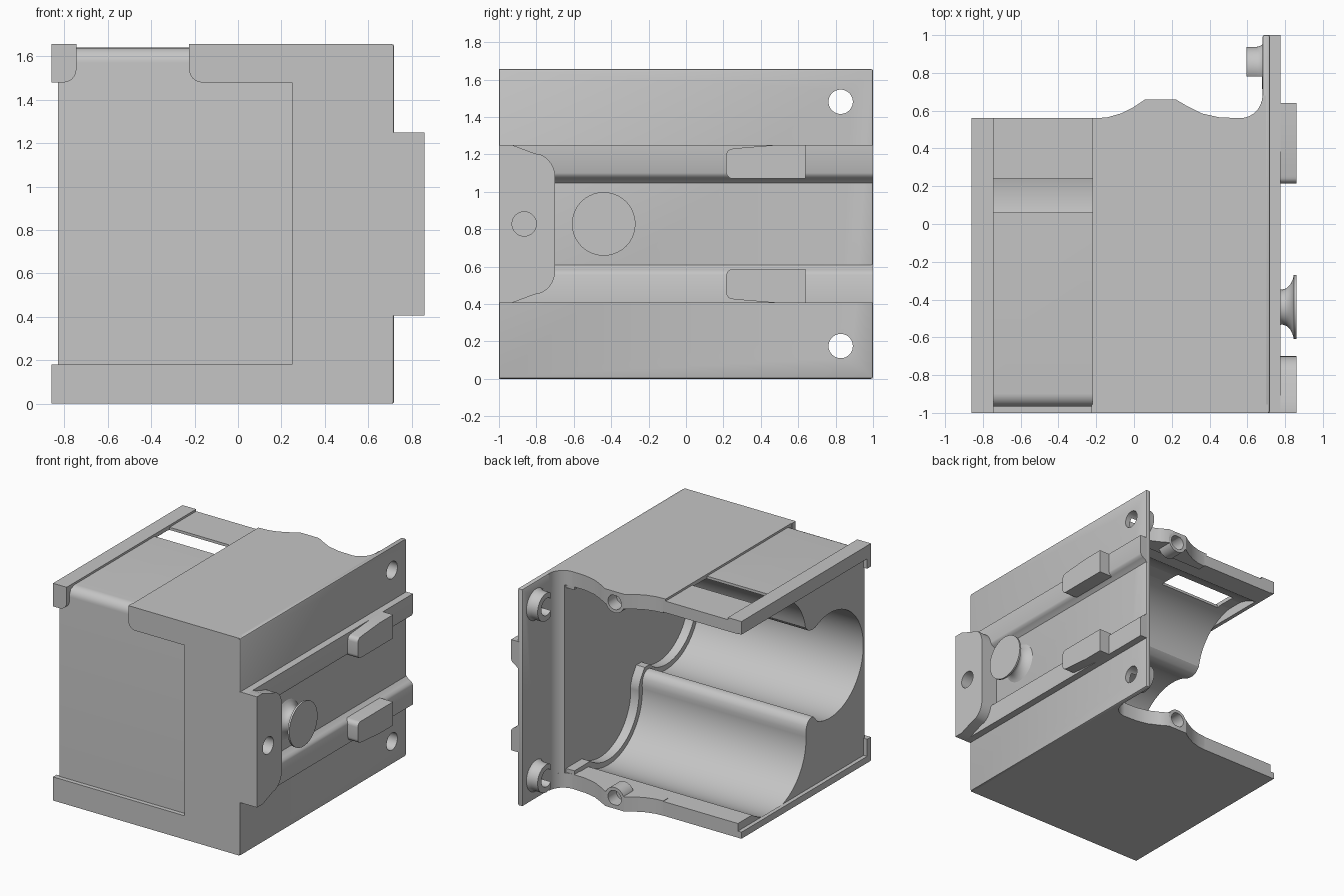
import bpy, bmesh
from math import sin, cos, radians, pi

if "Cube" in bpy.data.objects:
    bpy.data.objects.remove(bpy.data.objects["Cube"])

grey = bpy.data.materials.new("plain grey")
grey.use_nodes = True
colour = (0.56, 0.56, 0.56, 1)
grey.diffuse_color = colour
grey.node_tree.nodes["Principled BSDF"].inputs["Base Color"].default_value = colour
parts = []


def activate(obj):
    bpy.ops.object.select_all(action="DESELECT")
    obj.select_set(True)
    bpy.context.view_layer.objects.active = obj


def finish(bm, name):
    bmesh.ops.recalc_face_normals(bm, faces=bm.faces)
    mesh = bpy.data.meshes.new(name)
    bm.to_mesh(mesh)
    bm.free()
    mesh.materials.append(grey)
    obj = bpy.data.objects.new(name, mesh)
    bpy.context.collection.objects.link(obj)
    parts.append(obj)
    return obj


def prism(name, pts, axis, a, b):
    """Extrude a 2D outline along an axis from a to b."""
    place = {"x": lambda u, v, t: (t, u, v),
             "y": lambda u, v, t: (u, t, v),
             "z": lambda u, v, t: (u, v, t)}[axis]
    bm = bmesh.new()
    low = [bm.verts.new(place(u, v, a)) for u, v in pts]
    high = [bm.verts.new(place(u, v, b)) for u, v in pts]
    bm.faces.new(low)
    bm.faces.new(high)
    for i in range(len(pts)):
        j = (i + 1) % len(pts)
        bm.faces.new((low[i], low[j], high[j], high[i]))
    return finish(bm, name)


def box(name, x0, x1, y0, y1, z0, z1):
    return prism(name, [(x0, y0), (x1, y0), (x1, y1), (x0, y1)], "z", z0, z1)


def arc(cu, cv, r, start, end, n=12):
    angles = [radians(start + (end - start) * i / n) for i in range(n + 1)]
    return [(cu + r * cos(t), cv + r * sin(t)) for t in angles]


def circle(cu, cv, r, n=40):
    return arc(cu, cv, r, 0, 360, n)[:-1]


def lathe_x(name, profile, y, z, n=40):
    """Spin (radius, x) points round an axis parallel to x."""
    bm = bmesh.new()
    rings = [[bm.verts.new((x, y + r * cos(2 * pi * k / n), z + r * sin(2 * pi * k / n)))
              for k in range(n)] for r, x in profile]
    for p, q in zip(rings, rings[1:]):
        for k in range(n):
            m = (k + 1) % n
            bm.faces.new((p[k], p[m], q[m], q[k]))
    bm.faces.new(rings[0])
    bm.faces.new(rings[-1])
    return finish(bm, name)


def cut(obj, cutter):
    cutter.hide_render = True
    mod = obj.modifiers.new("cut", "BOOLEAN")
    mod.operation, mod.solver, mod.object = "DIFFERENCE", "EXACT", cutter
    activate(obj)
    bpy.ops.object.modifier_apply(modifier=mod.name)
    parts.remove(cutter)
    bpy.data.objects.remove(cutter)


H = 1.656
MID = H / 2


def flip(pts):
    """Mirror an outline about the middle height."""
    return [(u, H - v) for u, v in pts]


# Cradle: three round bays opening to the back, with rounded ridges between
def cradle_outline(shrink):
    r = 0.41 - shrink
    s = shrink * 0.7
    bays = arc(0.15, 0.44, r, 306, 174, 32)
    bays = [(0.56, bays[0][1])] + bays
    bays += [(-0.265 + s, 0.53), (-0.285 + s, 0.562), (-0.315 + s, 0.578 + s), (-0.35, 0.576 + s)]
    bays += arc(-0.55, 0.89, r - 0.01, -68, -286, 48)
    bays += [(-0.37, 1.247), (-0.33, 1.243), (-0.29, 1.255)]
    top = arc(0.15, 1.22, r, 170, 54, 28)
    bays += top + [(0.56, top[-1][1])]
    shell = [(0.56, 1.64)] + arc(-0.897, 1.57, 0.07, 90, 180, 8) + [(-0.967, 0.01), (0.56, 0.01)]
    return bays + shell


cradle = prism("cradle", cradle_outline(0), "x", -0.83, 0.56)
cut(cradle, box("slot_cutter", -0.745, -0.22, 0.06, 0.24, 1.5, 1.75))
prism("cradle_end_lip", cradle_outline(0.04), "x", 0.55, 0.62)

# Inner wall, blending into the side plate
inner = [(0.70, -0.97), (0.62, -0.97)] + arc(0.56, 0.68, 0.12, -60, 0, 8) + [(0.70, 0.68)]
prism("inner_wall", inner, "z", 0.01, H - 0.01)

# Roof and floor with a wavy back edge
wave = [(-0.2, 0.56), (-0.14, 0.565), (-0.07, 0.585), (0, 0.62), (0.06, 0.66),
        (0.22, 0.66), (0.28, 0.625), (0.36, 0.585), (0.45, 0.565)]
wave += arc(0.56, 0.68, 0.12, -90, 0, 10)
edge = [(0.70, 0.68), (0.70, -1)]
prism("roof", [(-0.22, -1), (-0.22, 0.56)] + wave + edge, "z", H - 0.03, H)
prism("floor", [(-0.86, -1), (-0.86, 0.56)] + wave + edge, "z", 0, 0.03)
box("roof_end_strip", -0.86, -0.745, -1, 0.56, H - 0.03, H)

# Back rims, screw bosses and end lips, top and bottom
band = wave + [(0.70, 0.68), (0.70, 0.5), (-0.2, 0.5)]
for side, top, lip in (("lower", False, 0.05), ("upper", True, 0.1)):
    def span(a, b):
        return (H - b, H - a) if top else (a, b)
    rim = prism(side + "_rim", band, "z", *span(0.018, 0.112))
    boss_z = H - 0.082 if top else 0.082
    boss = prism(side + "_screw_boss", circle(0.14, boss_z, 0.08), "y", 0.54, 0.66)
    for part in (rim, boss):
        cut(part, prism("hole_cutter", circle(0.14, boss_z, 0.056), "y", 0.56, 0.8))
    box(side + "_end_lip", -0.86, -0.83, -1, 0.56, *span(0, lip))

# Raised front panel round the label recess
panel = [(-0.86, 0), (0.71, 0), (0.71, H), (-0.225, H)]
panel += arc(-0.165, 1.54, 0.06, 180, 270, 8)
panel += [(0.25, 1.48), (0.25, 0.18), (-0.86, 0.18)]
prism("front_panel", panel, "y", -1, -0.955)
tab = [(-0.86, H), (-0.86, 1.48)] + arc(-0.805, 1.54, 0.06, -90, 0, 8) + [(-0.745, H)]
prism("front_corner_tab", tab, "y", -1, -0.955)

# Side plate with two screw holes and open collars behind
plate = box("side_plate", 0.68, 0.72, -1, 1, 0, H)
bevel = plate.modifiers.new("soft edges", "BEVEL")
bevel.width, bevel.segments = 0.01, 2
activate(plate)
bpy.ops.object.modifier_apply(modifier=bevel.name)
for z in (0.175, H - 0.175):
    collar = lathe_x("screw_collar", [(0.105, 0.595), (0.105, 0.65), (0.11, 0.668), (0.122, 0.685)],
                     0.833, z)
    cut(collar, box("notch_cutter", 0.5, 0.678, 0.6, 0.78, z - 0.2, z + 0.2))
    for part in (plate, collar):
        cut(part, prism("hole_cutter", circle(0.827, z, 0.065), "x", 0.5, 0.8))

# Rails and wedge stops on the side plate
rail = [(0.71, 1.25), (0.775, 1.25), (0.775, 1.10), (0.768, 1.085), (0.753, 1.073),
        (0.735, 1.063), (0.724, 1.05), (0.71, 1.04)]
stop = [(0.64, 1.25), (0.48, 1.25), (0.26, 1.232)]
stop += arc(0.25, 1.195, 0.035, 90, 180, 6) + arc(0.25, 1.105, 0.035, 180, 270, 6)
stop += [(0.64, 1.07)]
for side, shape in (("upper", list), ("lower", flip)):
    prism(side + "_rail", shape(rail), "y", -1, 1)
    prism(side + "_stop", shape(stop), "x", 0.71, 0.86)

# End block with a blind hole
corner = [(-1, 1.25), (-0.93, 1.25), (-0.81, 1.205)] + arc(-0.83, 1.08, 0.13, 65, 0, 8)
end_block = prism("end_block", corner + flip(corner)[::-1], "x", 0.71, 0.86)
cut(end_block, prism("hole_cutter", circle(-0.865, MID, 0.065), "x", 0.76, 0.95))

# Flared button
flare = [(0.17, 0.71), (0.135, 0.725), (0.11, 0.745), (0.095, 0.77), (0.092, 0.785),
         (0.1, 0.808), (0.12, 0.828), (0.15, 0.842), (0.17, 0.846), (0.17, 0.86)]
lathe_x("button", flare, -0.44, MID)

# Smooth curves, sharp corners
for part in parts:
    activate(part)
    bpy.ops.object.shade_smooth_by_angle(angle=radians(32))
